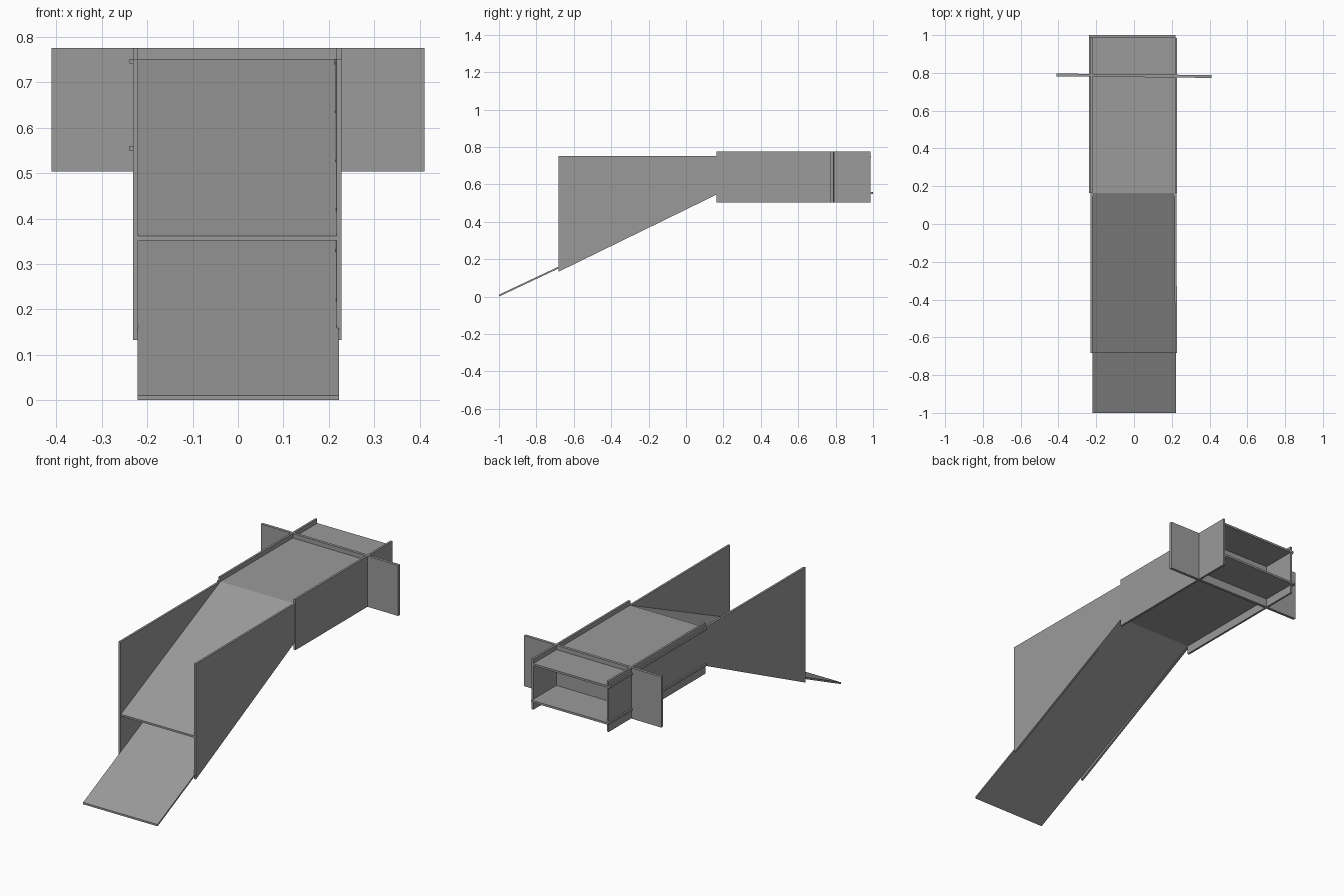
import bpy, bmesh
from mathutils import Matrix

if "Cube" in bpy.data.objects:
    bpy.data.objects.remove(bpy.data.objects["Cube"])

grey = bpy.data.materials.new("dark_grey")
grey.diffuse_color = (0.325, 0.325, 0.325, 1)
grey.use_nodes = True
grey.node_tree.nodes["Principled BSDF"].inputs["Base Color"].default_value = grey.diffuse_color


def panel(name, profile, x0, x1):
    """Extrude a (y, z) outline along x from x0 to x1."""
    bm = bmesh.new()
    face = bm.faces.new([bm.verts.new((x0, y, z)) for y, z in profile])
    ext = bmesh.ops.extrude_face_region(bm, geom=[face])
    moved = [v for v in ext["geom"] if isinstance(v, bmesh.types.BMVert)]
    bmesh.ops.translate(bm, vec=(x1 - x0, 0, 0), verts=moved)
    bmesh.ops.recalc_face_normals(bm, faces=bm.faces)
    mesh = bpy.data.meshes.new(name)
    bm.to_mesh(mesh)
    bm.free()
    mesh.materials.append(grey)
    obj = bpy.data.objects.new(name, mesh)
    bpy.context.collection.objects.link(obj)
    return obj


def rect(y0, y1, z0, z1):
    return [(y0, z0), (y1, z0), (y1, z1), (y0, z1)]


def slope(y0, z0, y1, z1, t):
    return [(y0, z0), (y1, z1), (y1, z1 + t), (y0, z0 + t)]


# Sloping boards: long lower ramp and shorter upper ramp
panel("lower_ramp", slope(-1.0, 0.0, 0.165, 0.549, 0.010), -0.221, 0.222)
panel("upper_ramp", slope(-0.68, 0.352, 0.165, 0.742, 0.010), -0.221, 0.221)

# Tapered ramp sides (the right one very slightly splayed) and box sides
ramp_side = [(-0.683, 0.132), (0.163, 0.545), (0.163, 0.752), (-0.683, 0.752)]
for side, x0, x1 in (("left", -0.231, -0.220), ("right", 0.217, 0.228)):
    ramp = panel(side + "_ramp_side", ramp_side, x0, x1)
    if side == "right":
        for v in ramp.data.vertices:
            v.co.x -= 0.004 * (v.co.y + 0.683) / 0.846
    panel(side + "_box_side", rect(0.163, 0.986, 0.504, 0.776), x0, x1)

# Deck and floor boards, poking through the left side
panel("box_deck", rect(0.165, 0.988, 0.741, 0.752), -0.239, 0.221)
panel("box_floor", rect(0.165, 1.0, 0.549, 0.560), -0.239, 0.221)

# Cross board with wings, set very slightly askew
cross = panel("cross_board", rect(-0.0075, 0.0075, 0.5035, 0.7755), -0.411, 0.411)
cross.data.transform(Matrix.Translation((0, 0.785, 0)) @ Matrix.Rotation(-0.01, 4, 'Z'))
